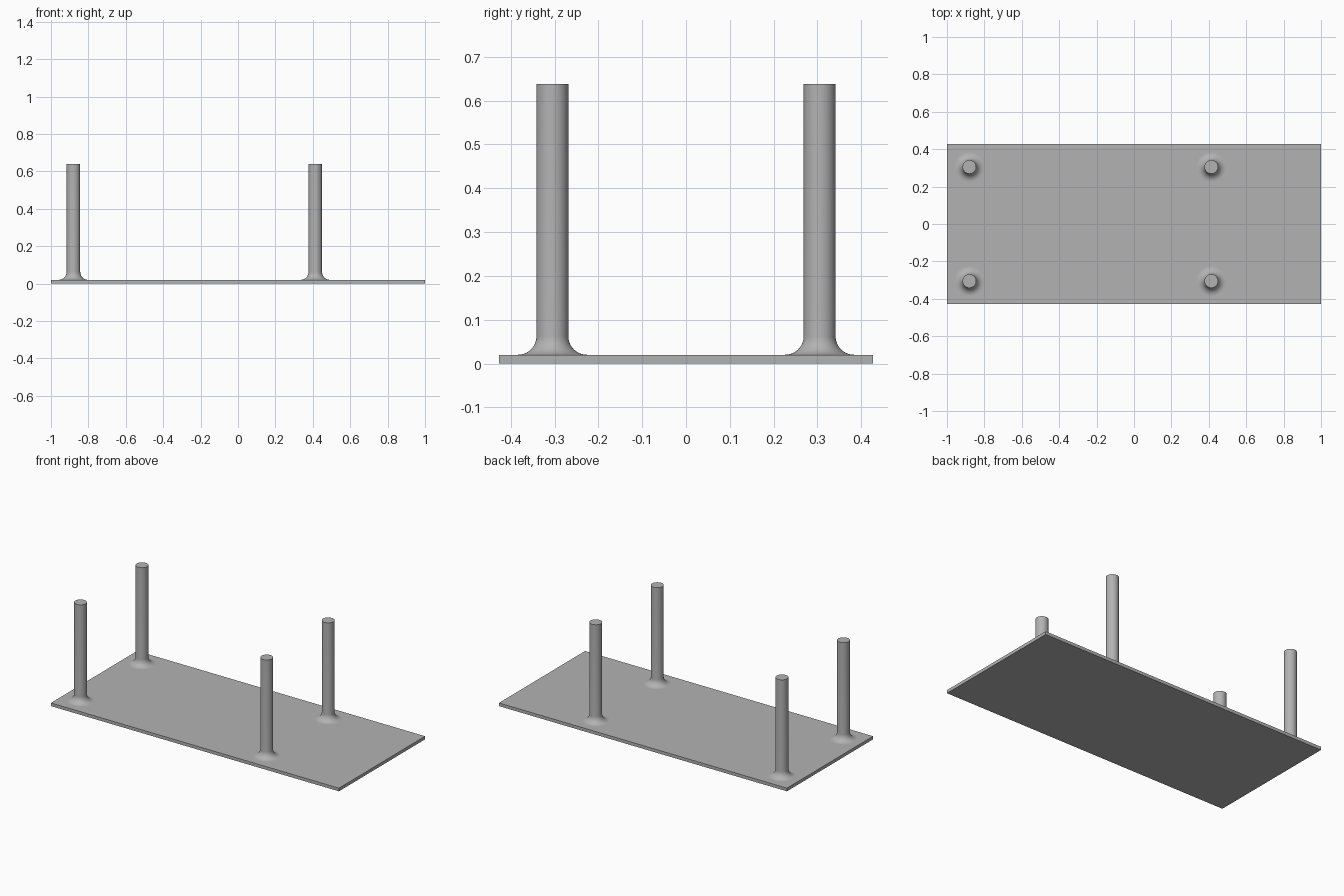
import bpy, bmesh, math

if "Cube" in bpy.data.objects:
    bpy.data.objects.remove(bpy.data.objects["Cube"])

grey = bpy.data.materials.new("grey")
grey.diffuse_color = (0.45, 0.45, 0.45, 1)
grey.use_nodes = True
grey.node_tree.nodes["Principled BSDF"].inputs["Base Color"].default_value = grey.diffuse_color

THICK, TOP = 0.02, 0.638
RADIUS, FILLET = 0.0365, 0.042
SEGMENTS, STEPS = 48, 10


def add_object(name, bm, location=(0, 0, 0)):
    mesh = bpy.data.meshes.new(name)
    bmesh.ops.recalc_face_normals(bm, faces=bm.faces)
    bm.to_mesh(mesh)
    bm.free()
    mesh.materials.append(grey)
    obj = bpy.data.objects.new(name, mesh)
    obj.location = location
    bpy.context.collection.objects.link(obj)
    return obj


# Flat base plate
bm = bmesh.new()
bmesh.ops.create_cube(bm, size=1)
bmesh.ops.scale(bm, vec=(2, 0.854, THICK), verts=bm.verts)
add_object("base_plate", bm, (0, 0, THICK / 2))

# Post profile: concave foot fillet, straight shaft, flat top
profile = []
for i in range(STEPS + 1):
    a = math.pi / 2 * i / STEPS
    profile.append((RADIUS + FILLET * (1 - math.sin(a)),
                    THICK + FILLET * (1 - math.cos(a))))
profile.append((RADIUS, TOP))


def post(name, x, y):
    bm = bmesh.new()
    rings = [[bm.verts.new((r * math.cos(2 * math.pi * s / SEGMENTS),
                            r * math.sin(2 * math.pi * s / SEGMENTS), z))
              for s in range(SEGMENTS)] for r, z in profile]
    for low, high in zip(rings, rings[1:]):
        for s in range(SEGMENTS):
            t = (s + 1) % SEGMENTS
            bm.faces.new((low[s], low[t], high[t], high[s]))
    bm.faces.new(rings[-1])
    bm.faces.new(rings[0][::-1])
    obj = add_object(name, bm, (x, y, 0))
    bpy.ops.object.select_all(action='DESELECT')
    obj.select_set(True)
    bpy.context.view_layer.objects.active = obj
    bpy.ops.object.shade_smooth_by_angle(angle=math.radians(35))


# Four posts in a rectangle, offset towards the left end
for side, x in (("left", -0.88), ("right", 0.413)):
    for end, y in (("front", -0.305), ("back", 0.305)):
        post(f"{side}_{end}_post", x, y)
